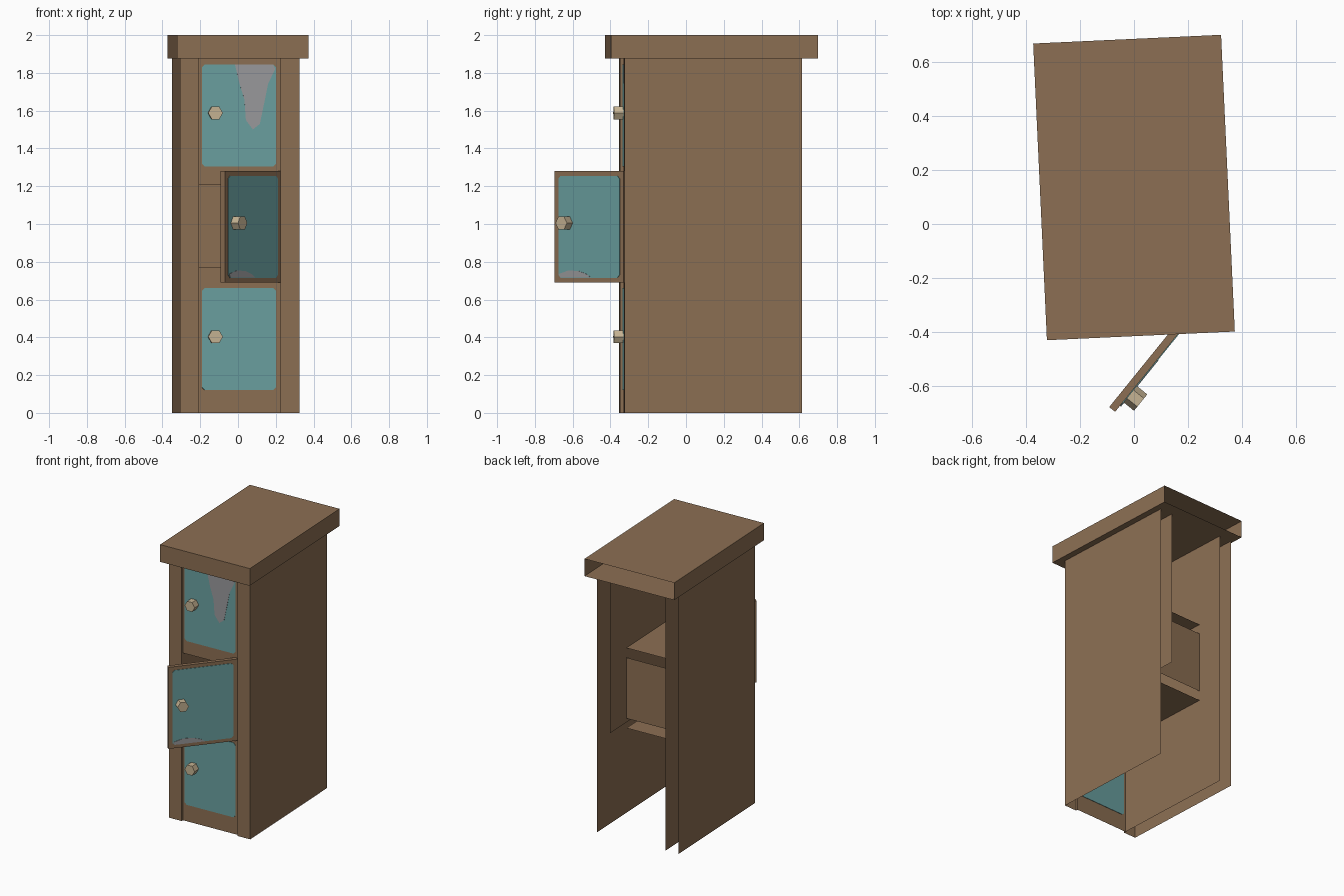
import bpy, bmesh
from math import radians, cos, sin, pi
from mathutils import Matrix, Vector

if "Cube" in bpy.data.objects:
    bpy.data.objects.remove(bpy.data.objects["Cube"])


def material(name, rgb):
    m = bpy.data.materials.new(name)
    m.use_nodes = True
    m.diffuse_color = (*rgb, 1)
    bsdf = m.node_tree.nodes["Principled BSDF"]
    bsdf.inputs["Base Color"].default_value = (*rgb, 1)
    bsdf.inputs["Roughness"].default_value = 0.9
    return m


wood = material("brown wood", (0.262, 0.159, 0.087))
teal = material("teal paint", (0.144, 0.352, 0.352))
grey = material("worn grey", (0.32, 0.32, 0.33))
cream = material("cream knob", (0.56, 0.45, 0.29))


def finish(name, bm, mat, matrix):
    bm.transform(matrix)
    me = bpy.data.meshes.new(name)
    bm.to_mesh(me)
    bm.free()
    me.materials.append(mat)
    ob = bpy.data.objects.new(name, me)
    bpy.context.collection.objects.link(ob)
    return ob


def prism(name, points, y0, y1, mat, matrix):
    """Outline in x and z, extruded from y0 to y1."""
    bm = bmesh.new()
    face = bm.faces.new([bm.verts.new((x, y0, z)) for x, z in points])
    ext = bmesh.ops.extrude_face_region(bm, geom=[face])["geom"]
    moved = [v for v in ext if isinstance(v, bmesh.types.BMVert)]
    bmesh.ops.translate(bm, verts=moved, vec=(0, y1 - y0, 0))
    bmesh.ops.recalc_face_normals(bm, faces=bm.faces)
    return finish(name, bm, mat, matrix)


def sheet(name, corner, u, v, matrix):
    """Single board without thickness."""
    c, u, v = Vector(corner), Vector(u), Vector(v)
    bm = bmesh.new()
    bm.faces.new([bm.verts.new(p) for p in (c, c + u, c + u + v, c + v)])
    return finish(name, bm, wood, matrix)


def rectangle(x0, x1, z0, z1):
    return [(x0, z0), (x1, z0), (x1, z1), (x0, z1)]


def clipped(x0, x1, z0, z1, c=0.015):
    return [(x0 + c, z0), (x1 - c, z0), (x1, z0 + c), (x1, z1 - c),
            (x1 - c, z1), (x0 + c, z1), (x0, z1 - c), (x0, z0 + c)]


def knob(name, x, z, y, matrix):
    hexagon = [(x + 0.039 * cos(i * pi / 3), z + 0.039 * sin(i * pi / 3)) for i in range(6)]
    prism(name, hexagon, y, y - 0.05, cream, matrix)


# The whole cabinet stands slightly turned
turn = Matrix.Rotation(radians(2.65), 4, "Z")
body = Matrix.Translation((-0.0125, 0.13, 0)) @ turn
lid = Matrix.Translation((0, 0.135, 0)) @ turn
HW, HD, IN, TOP = 0.316, 0.47, 0.216, 1.875
PANEL = -HD + 0.015

# Lid: box open at the back
bm = bmesh.new()
bmesh.ops.create_cube(bm, size=1, matrix=Matrix.Translation((0, 0, 1.9375)) @ Matrix.Diagonal((0.696, 1.099, 0.125, 1)))
bm.faces.ensure_lookup_table()
back = [f for f in bm.faces if f.normal.y > 0.9]
bmesh.ops.delete(bm, geom=back, context="FACES_ONLY")
finish("lid", bm, wood, lid)

# Side walls, front stiles and inner partitions
for side, s, low in (("right", -1, 0), ("left", 1, 0.74)):
    sheet(side + "_wall", (s * HW, -HD, 0), (0, 2 * HD, 0), (0, 0, TOP), body)
    sheet(side + "_stile", (s * HW, -HD, 0), (s * (IN - HW), 0, 0), (0, 0, TOP), body)
    sheet(side + "_stile_edge", (s * IN, -HD, 0), (0, HD + PANEL, 0), (0, 0, TOP), body)
    sheet(side + "_partition", (s * IN, PANEL, low), (0, HD - PANEL, 0), (0, 0, TOP - low), body)

# Front panels above and below the open compartment
for name, z0, z1 in (("lower", 0, 0.77), ("upper", 1.21, TOP)):
    sheet(name + "_front_panel", (-IN, PANEL, z0), (2 * IN, 0, 0), (0, 0, z1 - z0), body)

# Open compartment: shelves and back board
BACK = 0.27
for name, z in (("lower", 0.70), ("upper", 1.28)):
    sheet(name + "_shelf", (-IN, PANEL, z), (2 * IN, 0, 0), (0, BACK - PANEL, 0), body)
sheet("compartment_back", (-IN, BACK, 0.77), (2 * IN, 0, 0), (0, 0, 0.44), body)

# Painted panels and knobs of the closed doors
for name, z in (("lower", 0.39), ("upper", 1.575)):
    prism(name + "_door_paint", clipped(-0.2, 0.193, z - 0.27, z + 0.27),
          PANEL - 0.003, PANEL + 0.003, teal, body)
    knob(name + "_knob", -0.13, z + 0.013, PANEL - 0.003, body)

# Worn patch running down the upper door
drip = [(-0.025, 1.844), (0.178, 1.844), (0.188, 1.82), (0.15, 1.74), (0.13, 1.64),
        (0.107, 1.53), (0.07, 1.5), (0.033, 1.55), (0.025, 1.66), (0, 1.74)]
prism("upper_worn_patch", drip, PANEL - 0.005, PANEL - 0.002, grey, body)

# Middle door, swung open; its local x runs from free edge to hinge
door = Matrix.Translation((-0.07, -0.695, 0)) @ Matrix.Rotation(radians(51), 4, "Z")
prism("middle_door", rectangle(0, 0.47, 0.69, 1.28), 0, 0.028, wood, door)
prism("middle_door_paint", clipped(0.027, 0.443, 0.715, 1.255), -0.003, 0.001, teal, door)
knob("middle_knob", 0.086, 1.005, -0.002, door)
stain = [(0.042, 0.716), (0.25, 0.716), (0.22, 0.735), (0.17, 0.75), (0.1, 0.755), (0.03, 0.735)]
prism("middle_worn_patch", stain, -0.005, -0.002, grey, door)
